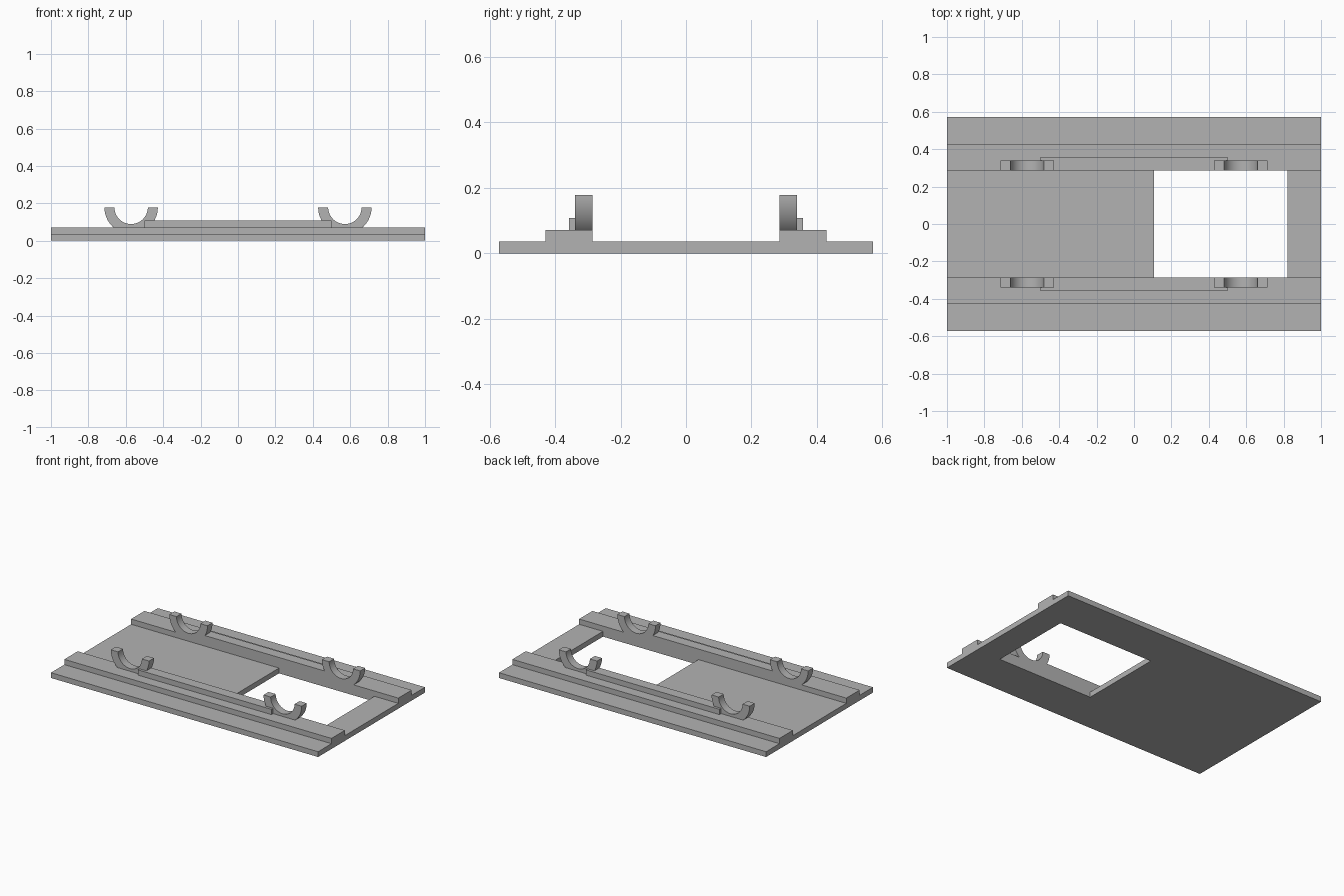
import bpy, bmesh, math
from mathutils import Vector

U = 1 / 28  # design module: the plate is 56 modules long

if "Cube" in bpy.data.objects:
    bpy.data.objects.remove(bpy.data.objects["Cube"], do_unlink=True)

grey = bpy.data.materials.new("plain grey")
grey.use_nodes = True
colour = (0.45, 0.45, 0.45, 1)
grey.diffuse_color = colour
grey.node_tree.nodes["Principled BSDF"].inputs["Base Color"].default_value = colour


def extrude(name, outline, direction):
    """Make a solid by sweeping a closed outline (in modules) along a vector."""
    bm = bmesh.new()
    face = bm.faces.new([bm.verts.new(Vector(p) * U) for p in outline])
    swept = bmesh.ops.extrude_face_region(bm, geom=[face])["geom"]
    verts = [g for g in swept if isinstance(g, bmesh.types.BMVert)]
    bmesh.ops.translate(bm, verts=verts, vec=Vector(direction) * U)
    bmesh.ops.recalc_face_normals(bm, faces=bm.faces)
    mesh = bpy.data.meshes.new(name)
    bm.to_mesh(mesh)
    bm.free()
    obj = bpy.data.objects.new(name, mesh)
    bpy.context.collection.objects.link(obj)
    mesh.materials.append(grey)
    return obj


def box(name, x0, x1, y0, y1, z0, z1):
    outline = [(x0, y0, z0), (x1, y0, z0), (x1, y1, z0), (x0, y1, z0)]
    return extrude(name, outline, (0, 0, z1 - z0))


# Base plate with its two raised rails, as one stepped profile
half = [(16, 0), (16, 1), (12, 1), (12, 2), (8, 2), (8, 1)]
profile = half + [(-y, z) for y, z in reversed(half)]
base = extrude("base_plate", [(-28, y, z) for y, z in profile], (56, 0, 0))

# Rectangular window through the floor, flush with the rails
cutter = box("window_cutter", 3, 23, -8, 8, -2, 4)
cutter.hide_render = True
cut = base.modifiers.new("window", "BOOLEAN")
cut.operation = "DIFFERENCE"
cut.solver = "EXACT"
cut.object = cutter
bpy.context.view_layer.objects.active = base
bpy.ops.object.modifier_apply(modifier=cut.name)
bpy.data.objects.remove(cutter, do_unlink=True)

# Half-ring cradle outline in the x-z plane
STEPS = 32
angles = [math.pi + math.pi * i / STEPS for i in range(STEPS + 1)]


def arc(radius, cx, y):
    return [(cx + radius * math.cos(a), y, 5 + radius * math.sin(a)) for a in angles]


for side, s in (("front", -1), ("back", 1)):
    # Low strip joining each pair of cradles
    box(side + "_strip", -14, 14, min(8 * s, 10 * s), max(8 * s, 10 * s), 2, 3)
    for end, cx in (("right", -16), ("left", 16)):
        outline = arc(4, cx, 8 * s) + arc(2.5, cx, 8 * s)[::-1]
        cradle = extrude(f"{side}_{end}_cradle", outline, (0, 1.5 * s, 0))
        bpy.ops.object.select_all(action="DESELECT")
        cradle.select_set(True)
        bpy.context.view_layer.objects.active = cradle
        bpy.ops.object.shade_smooth_by_angle(angle=math.radians(30))
